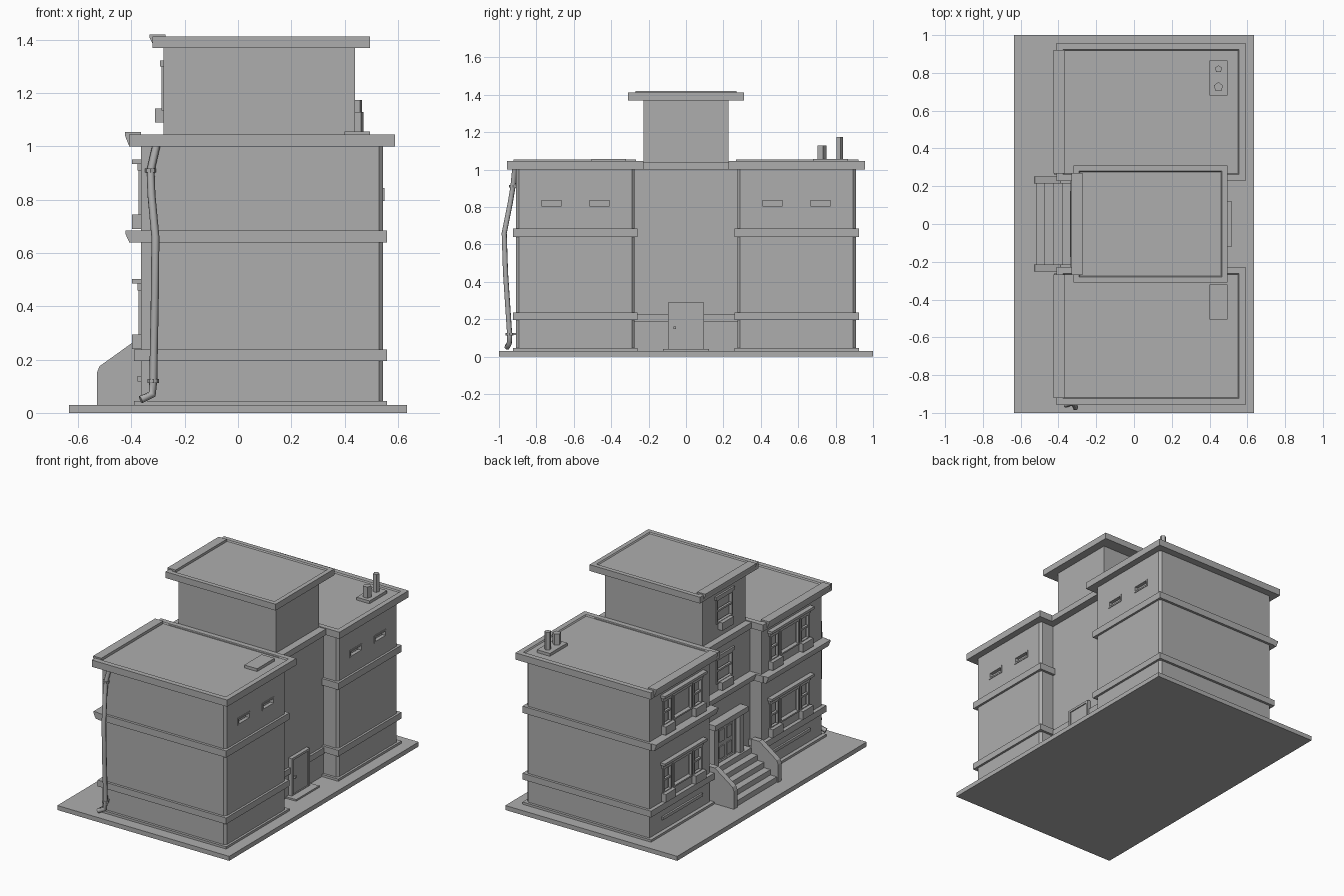
import bpy, bmesh
from mathutils import Vector

old = bpy.data.objects.get("Cube")
if old:
    bpy.data.objects.remove(old, do_unlink=True)

grey = bpy.data.materials.new("plain grey")
grey.use_nodes = True
COL = (0.42, 0.42, 0.42, 1)
grey.diffuse_color = COL
grey.node_tree.nodes["Principled BSDF"].inputs["Base Color"].default_value = COL


def finish(name, bm):
    bmesh.ops.recalc_face_normals(bm, faces=bm.faces)
    me = bpy.data.meshes.new(name)
    bm.to_mesh(me)
    bm.free()
    me.materials.append(grey)
    ob = bpy.data.objects.new(name, me)
    bpy.context.collection.objects.link(ob)
    return ob


def add_box(bm, x0, x1, y0, y1, z0, z1):
    vs = bmesh.ops.create_cube(bm, size=1)["verts"]
    for v in vs:
        v.co = Vector(((x0 + x1) / 2 + v.co.x * (x1 - x0),
                       (y0 + y1) / 2 + v.co.y * (y1 - y0),
                       (z0 + z1) / 2 + v.co.z * (z1 - z0)))
    return vs


def boxes(name, *dims):
    bm = bmesh.new()
    for d in dims:
        add_box(bm, *d)
    return finish(name, bm)


def prism(name, profile, y0, y1):
    """Extrude an x-z profile along y."""
    bm = bmesh.new()
    f = bm.faces.new([bm.verts.new((x, y0, z)) for x, z in profile])
    ext = bmesh.ops.extrude_face_region(bm, geom=[f])["geom"]
    for v in ext:
        if isinstance(v, bmesh.types.BMVert):
            v.co.y = y1
    return finish(name, bm)


def body(name, x0, x1, y0, y1, z0, z1):
    """Wall block with narrow chamfers on its vertical edges at the far side."""
    bm = bmesh.new()
    add_box(bm, x0, x1, y0, y1, z0, z1)
    edges = [e for e in bm.edges if all(abs(v.co.x - x1) < 1e-4 for v in e.verts)
             and abs(e.verts[0].co.z - e.verts[1].co.z) > 0.01]
    bmesh.ops.bevel(bm, geom=edges, offset=0.015, segments=1, affect='EDGES')
    return finish(name, bm)


def roof(name, x0, x1, y0, y1, z0, z1, rim):
    """Slab with a shallow recess inside a sloped rim."""
    bm = bmesh.new()
    add_box(bm, x0, x1, y0, y1, z0, z1)
    bm.normal_update()
    top = [f for f in bm.faces if f.normal.z > 0.9]
    bmesh.ops.inset_region(bm, faces=top, thickness=rim)
    bmesh.ops.inset_region(bm, faces=top, thickness=0.008)
    for v in top[0].verts:
        v.co.z -= 0.008
    return finish(name, bm)


def cylinder(name, centre, r, z0, z1, sides=10):
    bm = bmesh.new()
    bmesh.ops.create_cone(bm, cap_ends=True, segments=sides, radius1=r, radius2=r, depth=z1 - z0)
    bmesh.ops.translate(bm, verts=bm.verts, vec=(centre[0], centre[1], (z0 + z1) / 2))
    return finish(name, bm)


def carve(ob, cuts):
    cutter = boxes(ob.name + "_cutter", *cuts)
    cutter.hide_render = cutter.hide_viewport = True
    mod = ob.modifiers.new("openings", 'BOOLEAN')
    mod.object = cutter
    mod.solver = 'EXACT'


def frame(name, x0, x1, y0, y1, z0, z1, t=0.01):
    boxes(name, (x0, x1, y0, y0 + t, z0, z1), (x0, x1, y1 - t, y1, z0, z1),
          (x0, x1, y0 + t, y1 - t, z0, z0 + t), (x0, x1, y0 + t, y1 - t, z1 - t, z1))


def sash(name, x, y0, y1, z0, z1):
    """Frame and cross bar of a window in a wall at x that faces -x."""
    frame(name + "_frame", x - 0.008, x + 0.012, y0, y1, z0, z1)
    zm = (z0 + z1) / 2
    boxes(name + "_bar", (x - 0.004, x + 0.012, y0, y1, zm - 0.006, zm + 0.006))


def ledge(name, x, depth, y0, y1, z0, z1):
    """Moulding on the -x side that flares outward to the top."""
    prism(name, [(x, z0), (x - depth + 0.015, z0), (x - depth, z1 - 0.012),
                 (x - depth, z1), (x, z1)], y0, y1)


# Ground slab
boxes("ground_slab", (-0.635, 0.635, -1, 1, 0, 0.03))

# Two mirrored wings
X0, X1 = -0.365, 0.545
for s, side in ((1, "left"), (-1, "right")):
    def span(a, b):
        return sorted((a * s, b * s))
    wall = body(side + "_wing", X0, X1, *span(0.275, 0.908), 0.03, 1.0)
    cuts = []
    # Narrow vents on the far wall
    for a in (0.4, 0.655):
        ys = span(a, a + 0.127)
        cuts.append((X1 - 0.025, X1 + 0.02, *ys, 0.795, 0.845))
        frame(side + "_vent_frame", X1 - 0.02, X1 + 0.004, *ys, 0.795, 0.845)
    # Window groups of the two storeys
    for z in (0.24, 0.69):
        for a in (0.36, 0.68):
            ys = span(a, a + 0.09)
            cuts.append((X0 - 0.02, X0 + 0.02, *ys, z + 0.05, z + 0.22))
            sash(side + "_window", X0, *ys, z + 0.05, z + 0.22)
            boxes(side + "_planter", (X0 - 0.032, X0, *span(a - 0.01, a + 0.1), z, z + 0.055))
        ys = span(0.465, 0.665)
        cuts.append((X0 - 0.02, X0 + 0.02, *ys, z + 0.06, z + 0.21))
        frame(side + "_wide_window", X0 - 0.008, X0 + 0.012, *ys, z + 0.05, z + 0.22)
        boxes(side + "_lintel", (X0 - 0.032, X0, *span(0.34, 0.79), z + 0.245, z + 0.262),
              (X0 - 0.012, X0, *span(0.35, 0.78), z + 0.22, z + 0.245))
    boxes(side + "_basement_window", (X0 - 0.012, X0, *span(0.36, 0.78), 0.118, 0.138))
    carve(wall, cuts)
    # Plinth, bands and mouldings
    ys = span(0.258, 0.925)
    for name, z0, z1 in (("plinth", 0.03, 0.045), ("lower_band", 0.195, 0.237), ("upper_band", 0.64, 0.685)):
        boxes(side + "_" + name, (-0.39, 0.56, *ys, z0, z1))
    ledge(side + "_ledge", X0, 0.058, *span(0.262, 0.92), 0.64, 0.685)
    roof(side + "_roof", -0.41, 0.59, *span(0.228, 0.957), 1.0, 1.045, 0.048)
    ledge(side + "_gutter", X0, 0.06, *span(0.268, 0.922), 1.005, 1.055)

# Centre block and tower
C0, C1 = -0.28, 0.44
centre = boxes("centre_block", (C0, C1, -0.28, 0.28, 0.03, 1.0))
tower = boxes("tower", (C0, C1, -0.228, 0.228, 1.0, 1.37))
boxes("centre_cornice", (-0.325, 0.49, -0.27, 0.27, 1.0, 1.04))
boxes("centre_band", (C0, C1 + 0.015, -0.28, 0.28, 0.187, 0.227))
ledge("centre_ledge", C0, 0.055, -0.275, 0.275, 0.64, 0.685)
roof("tower_roof", -0.32, 0.495, -0.31, 0.31, 1.37, 1.412, 0.042)
ledge("tower_gutter", -0.272, 0.06, -0.27, 0.27, 1.38, 1.42)

# Centre windows above the entrance
for ob, z in ((centre, 0.69), (tower, 1.09)):
    carve(ob, [(C0 - 0.02, C0 + 0.02, -0.08, 0.08, z + 0.045, z + 0.205)])
    sash("centre_window", C0, -0.085, 0.085, z + 0.045, z + 0.21)
    boxes("centre_planter", (C0 - 0.032, C0, -0.06, 0.06, z, z + 0.052))
    boxes("centre_lintel", (C0 - 0.012, C0, -0.1, 0.1, z + 0.21, z + 0.232))

# Main entrance
boxes("entrance_door", (C0 - 0.008, C0, -0.085, 0.085, 0.21, 0.45))
frame("entrance_frame", C0 - 0.018, C0, -0.1, 0.1, 0.2, 0.465, 0.015)
boxes("entrance_panels", *[(C0 - 0.014, C0, y, y + 0.05, z, z + 0.08)
                           for y in (-0.065, 0.015) for z in (0.23, 0.34)])
boxes("entrance_columns", *[(C0 - 0.04, C0, y - 0.02, y + 0.02, 0.2, 0.47) for y in (-0.135, 0.135)])
boxes("entrance_canopy", (C0 - 0.06, C0, -0.175, 0.175, 0.47, 0.505))

# Front steps with sloped side walls
boxes("front_steps", *[(-0.52 + i * 0.047, C0, -0.22, 0.22, 0.03, 0.03 + (i + 1) * 0.036) for i in range(5)])
for s in (-1, 1):
    prism("stair_wall", [(-0.53, 0.03), (-0.53, 0.15), (-0.52, 0.175), (-0.39, 0.268),
                         (-0.33, 0.268), (-0.33, 0.03)], *sorted((s * 0.215, s * 0.252)))

# Side door
frame("side_door_frame", C1, C1 + 0.025, -0.095, 0.095, 0.03, 0.29, 0.015)
boxes("side_door", (C1, C1 + 0.018, -0.08, 0.08, 0.04, 0.276))
boxes("side_door_step", (C1, 0.515, -0.122, 0.122, 0.03, 0.041))
boxes("side_door_knob", (C1 + 0.018, C1 + 0.03, -0.067, -0.053, 0.148, 0.162))

# Roof vents and hatch
boxes("vent_pad", (0.4, 0.495, 0.68, 0.865, 1.03, 1.056))
cylinder("short_vent", (0.447, 0.725), 0.026, 1.05, 1.13, 5)
cylinder("tall_vent", (0.447, 0.82), 0.02, 1.05, 1.175, 5)
boxes("roof_hatch", (0.4, 0.495, -0.505, -0.32, 1.03, 1.056))

# Bent drainpipe with clamps
path = [(-0.305, -0.915, 1.01), (-0.328, -0.925, 0.91), (-0.325, -0.94, 0.82), (-0.31, -0.972, 0.66),
        (-0.312, -0.965, 0.45), (-0.318, -0.943, 0.12), (-0.322, -0.945, 0.07), (-0.365, -0.957, 0.05)]
cu = bpy.data.curves.new("drainpipe", 'CURVE')
cu.dimensions = '3D'
cu.bevel_depth = 0.015
cu.bevel_resolution = 1
cu.use_fill_caps = True
sp = cu.splines.new('POLY')
sp.points.add(len(path) - 1)
for p, co in zip(sp.points, path):
    p.co = (*co, 1)
cu.materials.append(grey)
bpy.context.collection.objects.link(bpy.data.objects.new("drainpipe", cu))
for x, y, z in (path[1], path[5]):
    cylinder("pipe_clamp", (x, y), 0.021, z - 0.007, z + 0.007, 8)
    boxes("clamp_arm", (x - 0.006, x + 0.006, y, -0.9, z - 0.005, z + 0.005))
